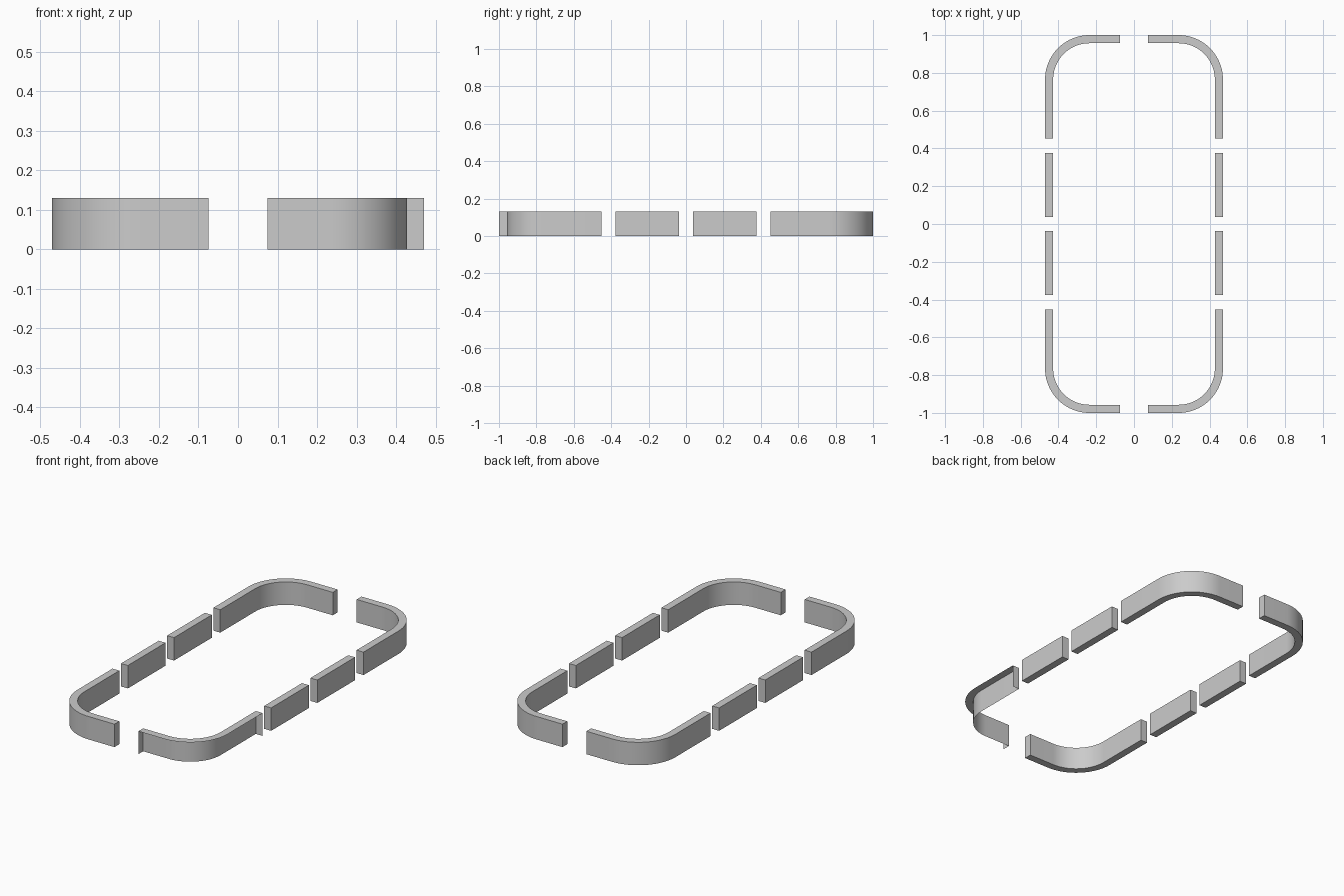
import bpy, bmesh
from math import sin, cos, pi

if "Cube" in bpy.data.objects:
    bpy.data.objects.remove(bpy.data.objects["Cube"])

HX, HY, H, T, R = 0.471, 1.0, 0.13, 0.043, 0.235
GAP_X, CORNER_Y = 0.075, 0.452
MID = (0.038, 0.376)
ARC = 20


def wall(name, outer, inner, open_shell=False):
    """Extruded strip between two plan outlines; open_shell drops the outer side and base."""
    bm = bmesh.new()
    rows = [[bm.verts.new((x, y, z)) for x, y in line]
            for line, z in ((outer, 0), (outer, H), (inner, H), (inner, 0))]
    sides = [(0, 1), (1, 2), (2, 3), (3, 0)]
    for a, b in sides:
        if open_shell and (a, b) in ((0, 1), (3, 0)):
            continue
        for i in range(len(outer) - 1):
            bm.faces.new((rows[a][i], rows[a][i + 1], rows[b][i + 1], rows[b][i]))
    for i in (0, -1):
        bm.faces.new([r[i] for r in rows])
    bmesh.ops.recalc_face_normals(bm, faces=bm.faces[:])
    # keep the top of the open shell facing up
    if open_shell:
        top = next(f for f in bm.faces if all(v.co.z > H / 2 for v in f.verts))
        top.normal_update()
        if top.normal.z < 0:
            bmesh.ops.reverse_faces(bm, faces=bm.faces[:])
    me = bpy.data.meshes.new(name)
    bm.to_mesh(me)
    bm.free()
    ob = bpy.data.objects.new(name, me)
    bpy.context.collection.objects.link(ob)
    bpy.ops.object.select_all(action='DESELECT')
    ob.select_set(True)
    bpy.context.view_layer.objects.active = ob
    bpy.ops.object.shade_smooth_by_angle(angle=pi / 6)


def corner_line(r, sx, sy):
    cx, cy = HX - R, HY - R
    pts = [(GAP_X, cy + r)]
    pts += [(cx + r * sin(pi / 2 * i / ARC), cy + r * cos(pi / 2 * i / ARC)) for i in range(ARC + 1)]
    pts.append((cx + r, CORNER_Y))
    return [(sx * x, sy * y) for x, y in pts]


for sx, side in ((-1, "left"), (1, "right")):
    for sy, end in ((-1, "front"), (1, "back")):
        # Rounded corner walls; the front right one is an open shell
        wall(f"{end}_{side}_corner_wall", corner_line(R, sx, sy), corner_line(R - T, sx, sy),
             open_shell=(sx > 0 and sy < 0))
        # Straight side walls
        wall(f"{end}_{side}_straight_wall",
             [(sx * HX, sy * y) for y in MID], [(sx * (HX - T), sy * y) for y in MID])
